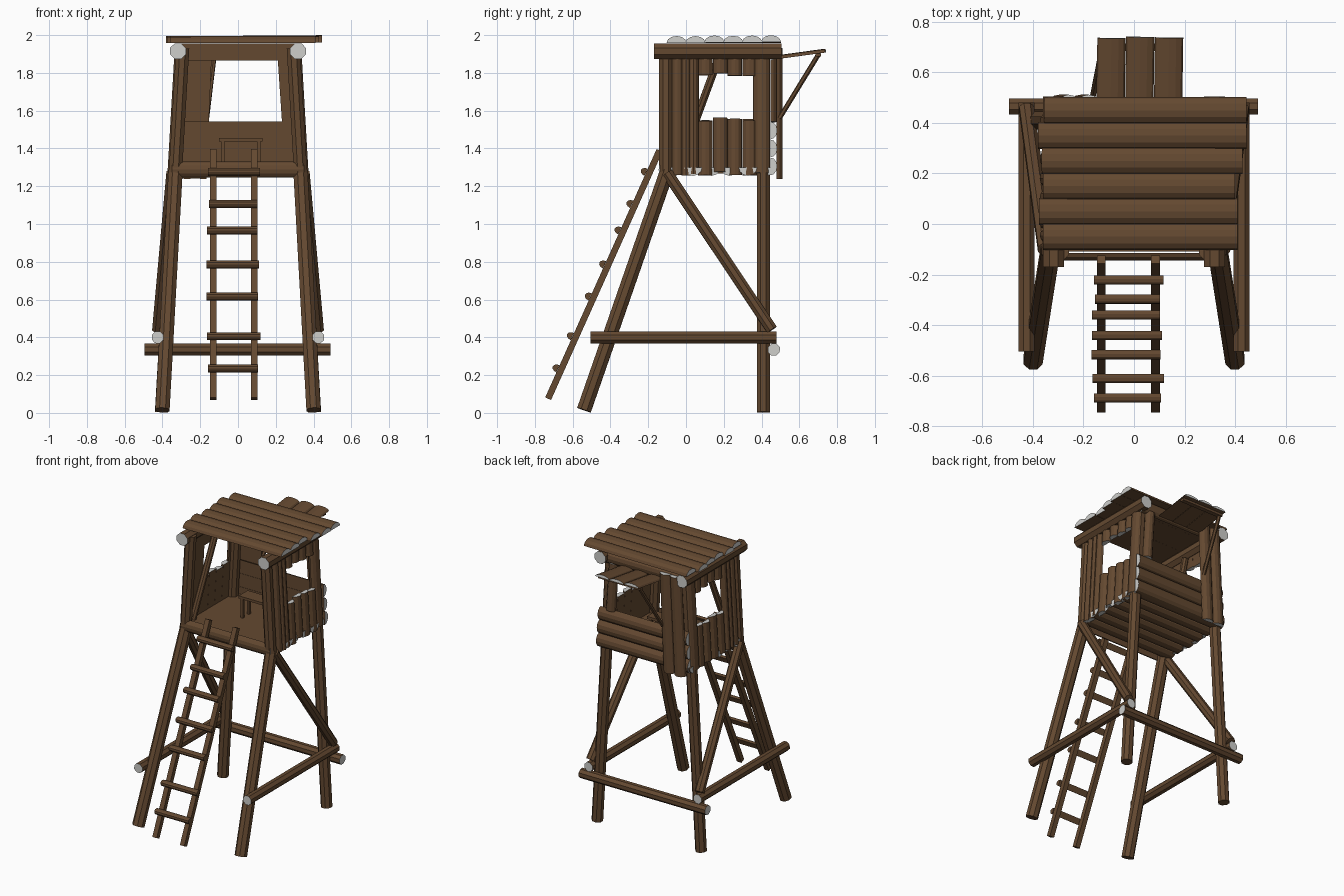
import bpy, bmesh, math, random
from mathutils import Vector

random.seed(4)
cube = bpy.data.objects.get("Cube")
if cube:
    bpy.data.objects.remove(cube)


def material(name, rgb):
    m = bpy.data.materials.new(name)
    m.use_nodes = True
    m.diffuse_color = (*rgb, 1)
    m.node_tree.nodes["Principled BSDF"].inputs["Base Color"].default_value = (*rgb, 1)
    return m


BARK = material("brown_bark", (0.127, 0.066, 0.030))
CUT = material("pale_cut_wood", (0.62, 0.62, 0.60))


def prism(name, a, b, profile, up, pale_ends):
    """Sweep a flat profile (side, up) from a to b."""
    a, b = Vector(a), Vector(b)
    d = (b - a).normalized()
    up = Vector(up)
    up = (up - d * up.dot(d)).normalized()
    side = up.cross(d)
    bm = bmesh.new()
    rings = [[bm.verts.new(p + side * x + up * y) for x, y in profile] for p in (a, b)]
    caps = [bm.faces.new(r) for r in rings]
    n = len(profile)
    for i in range(n):
        j = (i + 1) % n
        bm.faces.new((rings[0][i], rings[0][j], rings[1][j], rings[1][i]))
    for c in caps:
        c.material_index = int(pale_ends)
    bmesh.ops.recalc_face_normals(bm, faces=bm.faces)
    mesh = bpy.data.meshes.new(name)
    bm.to_mesh(mesh)
    bm.free()
    mesh.materials.append(BARK)
    mesh.materials.append(CUT)
    ob = bpy.data.objects.new(name, mesh)
    bpy.context.collection.objects.link(ob)
    return ob


def log(name, a, b, r, pale=False, sides=8):
    pts = [(r * math.cos(math.tau * (i + .5) / sides), r * math.sin(math.tau * (i + .5) / sides))
           for i in range(sides)]
    return prism(name, a, b, pts, (0.01, 0.02, 1) if abs(b[2] - a[2]) < .5 else (0, 1, 0), pale)


def slab(name, a, b, width, thick, up, pale=True):
    """Half log: flat on the line a-b, domed towards up."""
    pts = [(width / 2 * math.cos(math.pi * i / 6), thick * math.sin(math.pi * i / 6))
           for i in range(7)]
    return prism(name, a, b, pts, up, pale)


def board(name, a, b, width, thick, up):
    w, t = width / 2, thick / 2
    return prism(name, a, b, [(-w, -t), (w, -t), (w, t), (-w, t)], up, False)


def lean(z):
    """Half width of the tower at height z."""
    return 0.405 - 0.058 * z


def jit(s=0.012):
    return random.uniform(-s, s)


# Legs, posts, braces and side walls, mirrored left and right
for s, tag in ((1, "left"), (-1, "right")):
    log(f"front_leg_{tag}", (s * .40, -.54, .015), (s * lean(1.28), -.10, 1.28), .041)
    log(f"front_post_{tag}", (s * lean(1.25), -.108, 1.25), (s * lean(1.93), -.108, 1.93), .038)
    log(f"back_leg_{tag}", (s * lean(0), .41, .004), (s * lean(1.93), .41, 1.93), .038)
    log(f"side_log_{tag}", (s * .425, -.505, .40), (s * .425, .48, .40), .034, True)
    log(f"diagonal_brace_{tag}", (s * .35, -.10, 1.27), (s * .425, .455, .44), .032)
    log(f"roof_beam_{tag}", (s * .318, -.17, 1.915), (s * .318, .505, 1.915), .045, True)

    def wall(name, y, z0, z1, width):
        slab(f"{name}_{tag}", (s * (lean(z0) + .008), y, z0), (s * (lean(z1) + .008), y, z1),
             width, .034, (s, 0, 0))

    for i, (y, w) in enumerate(((-.045, .06), (.0, .05), (.04, .055))):
        wall(f"tall_wall_plank_{i}", y, 1.265 + jit(), 1.88, w)
    for i in range(4):
        y = .103 + i * .078
        wall(f"low_wall_plank_{i}", y, 1.265 + jit(), 1.555 + jit(), .077)
        wall(f"window_header_{i}", y, 1.79 + jit(), 1.88, .077)
    wall("corner_wall_plank", .40, 1.27, 1.88, .09)

# Inner wall brace
log("inner_wall_brace", (-.325, -.04, 1.30), (-.285, .17, 1.87), .022)

# Low cross log at the back
log("back_cross_log", (-.495, .465, .335), (.49, .465, .335), .034, True)

# Floor of half logs with a front edge board
for i in range(6):
    y = -.06 + i * .097
    slab(f"floor_plank_{i}", (-.36 + jit(), y, 1.30), (.36 + jit(), y, 1.30), .097, .045, (0, 0, -1))
slab("floor_front_edge", (-.35, -.115, 1.288), (.35, -.115, 1.288), .085, .03, (0, -1, 0))

# Roof of half logs
roof_ends = ((-.36, .41), (-.375, .41), (-.36, .40), (-.365, .43), (-.38, .445), (-.355, .445))
for i, (x0, x1) in enumerate(roof_ends):
    y = -.05 + i * .1
    slab(f"roof_plank_{i}", (x0, y, 1.958), (x1, y, 1.958 + abs(jit(.006))), .106, .036, (0, 0, 1))

# Back wall: low horizontal slabs, lintel and upright planks
for i in range(3):
    z = 1.305 + i * .095
    slab(f"back_wall_slab_{i}", (-.35 + i * .006, .447, z), (.365 - i * .006, .447, z), .094, .036, (0, 1, 0))
slab("back_lintel", (-.32, .447, 1.91), (.32, .447, 1.91), .09, .034, (0, 1, 0))
for i, (x0, x1) in enumerate(((-.295, -.26), (-.21, -.18))):
    slab(f"back_upright_{i}", (x0, .478, 1.24), (x1, .478, 1.93), .085, .034, (0, 1, 0))
slab("back_upright_end", (.268, .447, 1.54), (.245, .447, 1.88), .07, .034, (0, 1, 0))

# Raised shutter and its prop
for i in range(3):
    x = -.093 + i * .114
    slab(f"shutter_plank_{i}", (x, .475, 1.872), (x + .004, .74 + jit(.004), 1.908), .112, .02, (0, 0, 1))
board("shutter_batten", (-.14, .70, 1.894), (.185, .70, 1.894), .03, .016, (0, 0, 1))
log("shutter_prop", (-.165, .495, 1.56), (-.125, .70, 1.895), .013, sides=6)

# Small bench inside
board("bench_seat", (-.10, .20, 1.445), (.13, .20, 1.445), .10, .018, (0, 0, 1))
for x in (-.08, .11):
    for y in (.165, .235):
        board("bench_leg", (x, y, 1.29), (x, y, 1.44), .018, .018, (0, 1, 0))

# Ladder
foot, top = Vector((0, -.73, .075)), Vector((0, -.14, 1.39))
for x, tag in ((.085, "left"), (-.13, "right")):
    off = Vector((x, 0, 0))
    board(f"ladder_rail_{tag}", foot + off, top + off, .034, .034, (0, -1, .45))
for i, z in enumerate((.23, .40, .61, .78, .96, 1.10, 1.27)):
    y = foot.y + (z - foot.z) * .449 - .018
    slab(f"ladder_rung_{i}", (-.16 + jit(), y, z + .004), (.107 + jit(), y, z + .004),
         .042, .03, (0, -1, .45), False)
